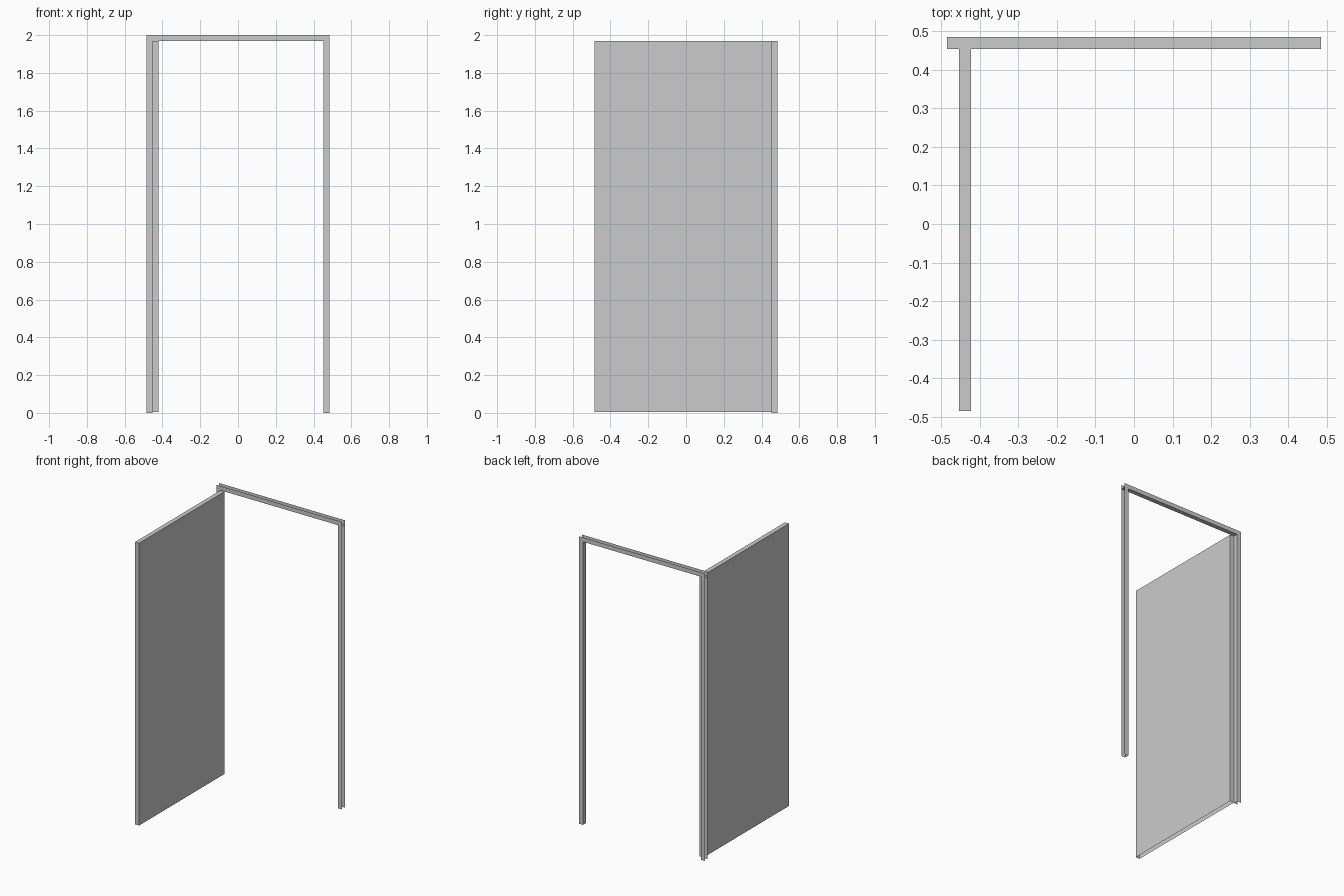
import bpy, bmesh
from mathutils import Vector

if "Cube" in bpy.data.objects:
    bpy.data.objects.remove(bpy.data.objects["Cube"])

OUT, IN = 0.485, 0.4535     # outer and inner edge of the frame
LINTEL_Z = 1.97             # underside of the lintel


def box(name, lo, hi, open_sides=()):
    """Box between two corners, leaving out the faces that point to open_sides."""
    lo, hi = Vector(lo), Vector(hi)
    bm = bmesh.new()
    bmesh.ops.create_cube(bm, size=1)
    hidden = [f for f in bm.faces
              if any(f.normal.dot(Vector(s)) > 0.9 for s in open_sides)]
    bmesh.ops.delete(bm, geom=hidden, context='FACES')
    for v in bm.verts:
        v.co = (lo + hi) / 2 + v.co * (hi - lo)
    mesh = bpy.data.meshes.new(name)
    bm.to_mesh(mesh)
    bm.free()
    obj = bpy.data.objects.new(name, mesh)
    bpy.context.collection.objects.link(obj)
    return obj


# Jambs: channels open towards the wall and at both ends
for side, name in ((-1, "left_jamb"), (1, "right_jamb")):
    x0, x1 = sorted((side * IN, side * OUT))
    box(name, (x0, IN, 0), (x1, OUT, LINTEL_Z),
        [(side, 0, 0), (0, 0, 1), (0, 0, -1)])

# Lintel: channel open at the top and ends
box("lintel", (-OUT, IN, LINTEL_Z), (OUT, OUT, 2),
    [(0, 0, 1), (1, 0, 0), (-1, 0, 0)])

# Door leaf standing open at a right angle, hollow underneath
box("door_leaf", (-IN, -OUT, 0.004), (-0.422, IN, 1.969), [(0, 0, -1)])
